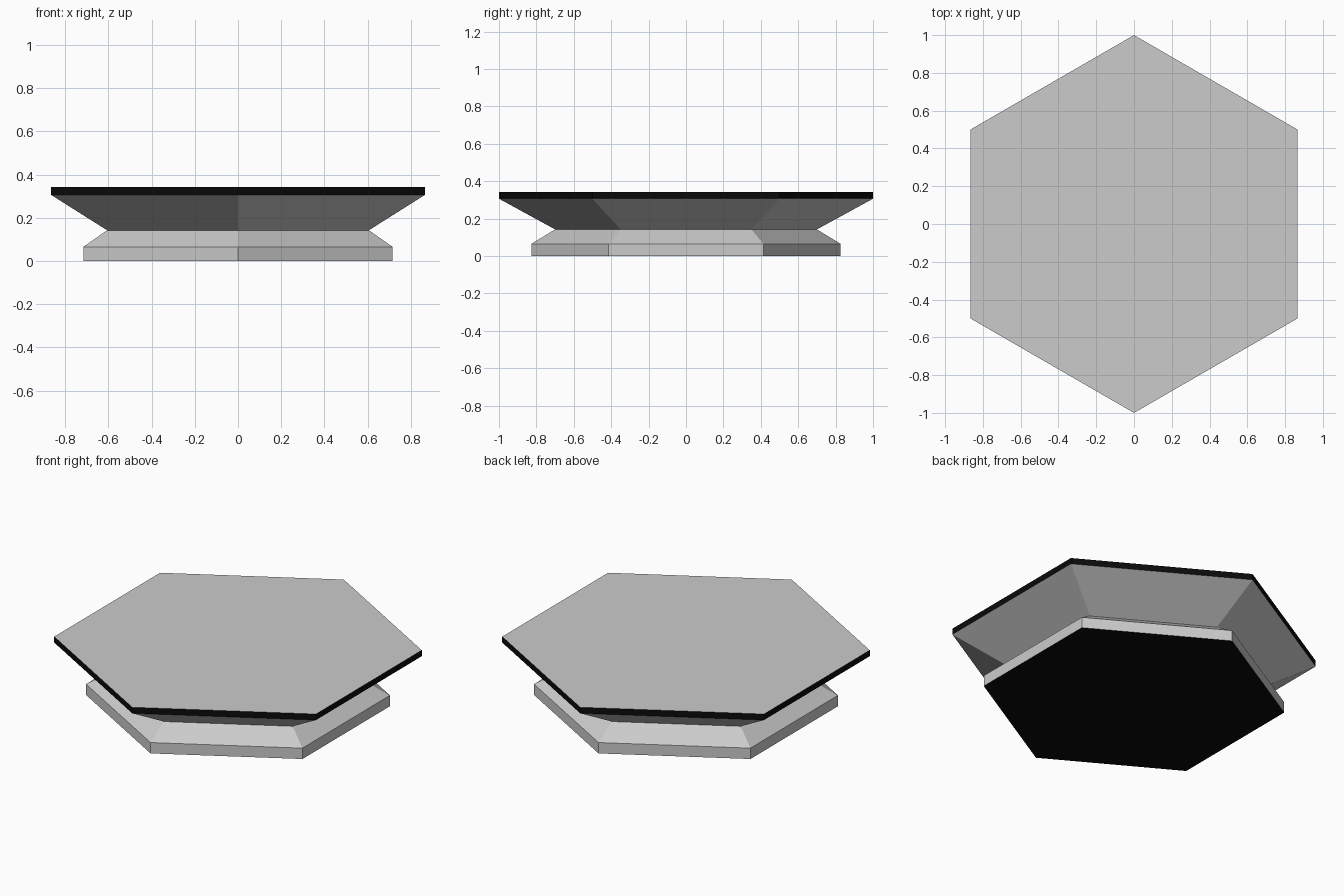
import bpy, bmesh, math

if "Cube" in bpy.data.objects:
    bpy.data.objects.remove(bpy.data.objects["Cube"])

SIDES = 6
# (radius, height) profile from the foot up to the table top
PROFILE = [(0.827, 0.0), (0.827, 0.065), (0.70, 0.142), (1.0, 0.306), (1.0, 0.342)]

black = bpy.data.materials.new("black_trim")
black.diffuse_color = (0.003, 0.003, 0.003, 1)
black.use_nodes = True
black.node_tree.nodes["Principled BSDF"].inputs["Base Color"].default_value = black.diffuse_color
grey = bpy.data.materials.new("grey_body")
grey.diffuse_color = (0.8, 0.8, 0.8, 1)
grey.use_nodes = True
grey.node_tree.nodes["Principled BSDF"].inputs["Base Color"].default_value = grey.diffuse_color

bm = bmesh.new()


def ring(radius, z):
    return [bm.verts.new((radius * math.sin(2 * math.pi * i / SIDES),
                          -radius * math.cos(2 * math.pi * i / SIDES), z))
            for i in range(SIDES)]


rings = [ring(r, z) for r, z in PROFILE]

# Plinth, waist, flare and black rim band
for level, (low, high) in enumerate(zip(rings, rings[1:])):
    for i in range(SIDES):
        j = (i + 1) % SIDES
        face = bm.faces.new((low[i], low[j], high[j], high[i]))
        face.material_index = 1 if level == 3 else 0

# Black underside and grey top
bm.faces.new(rings[0][::-1]).material_index = 1
bm.faces.new(rings[-1])

mesh = bpy.data.meshes.new("hexagonal_pedestal")
bm.to_mesh(mesh)
bm.free()
mesh.materials.append(grey)
mesh.materials.append(black)
bpy.context.collection.objects.link(bpy.data.objects.new("hexagonal_pedestal", mesh))
